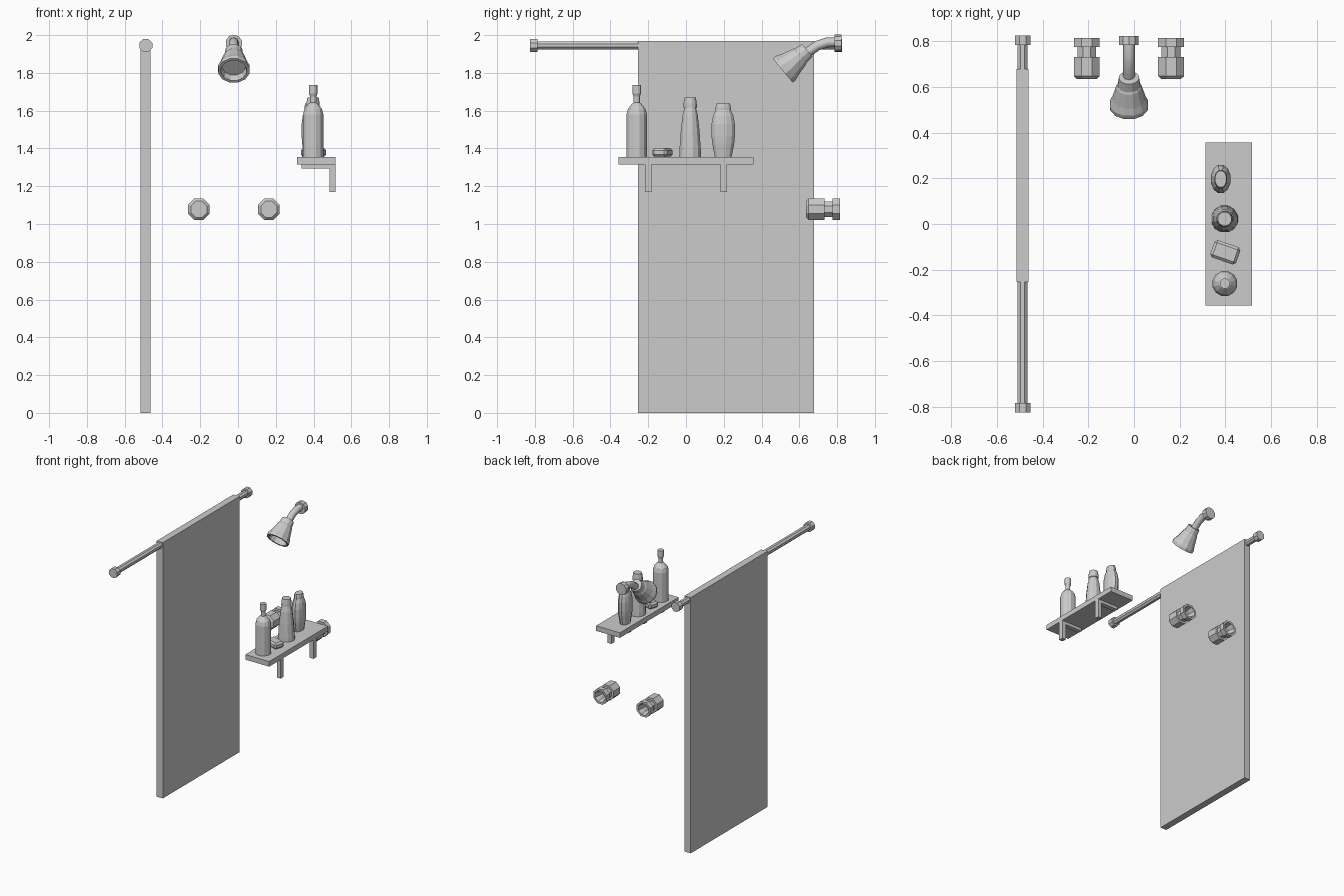
import bpy, bmesh, math
from mathutils import Matrix, Vector

if "Cube" in bpy.data.objects:
    bpy.data.objects.remove(bpy.data.objects["Cube"])


def finish(bm, name):
    bmesh.ops.recalc_face_normals(bm, faces=bm.faces)
    me = bpy.data.meshes.new(name)
    bm.to_mesh(me)
    bm.free()
    ob = bpy.data.objects.new(name, me)
    bpy.context.collection.objects.link(ob)
    return ob


def box(name, lo, hi):
    lo, hi = Vector(lo), Vector(hi)
    bm = bmesh.new()
    bmesh.ops.create_cube(bm, size=1)
    for v in bm.verts:
        v.co = (lo + hi) / 2 + v.co * (hi - lo)
    return finish(bm, name)


def lathe(name, profile, origin, axis=(0, 0, 1), sides=12, sx=1.0):
    """Spin (radius, height) points around an axis; both ends are capped."""
    bm = bmesh.new()
    rings = []
    for r, h in profile:
        ring = []
        for i in range(sides):
            a = 2 * math.pi * (i + 0.5) / sides
            ring.append(bm.verts.new((r * math.cos(a) * sx, r * math.sin(a), h)))
        rings.append(ring)
    for a, b in zip(rings, rings[1:]):
        for i in range(sides):
            j = (i + 1) % sides
            bm.faces.new((a[i], a[j], b[j], b[i]))
    bm.faces.new(rings[0])
    bm.faces.new(rings[-1])
    rot = Vector((0, 0, 1)).rotation_difference(Vector(axis)).to_matrix().to_4x4()
    bm.transform(Matrix.Translation(origin) @ rot)
    return finish(bm, name)


# Curtain and its rod with an end flange on each side
ROD_X, ROD_Z = -0.488, 1.945
box("curtain", (-0.515, -0.255, 0), (-0.462, 0.678, 1.97))
lathe("curtain_rod", [(0.024, -0.8), (0.024, 0.8)], (ROD_X, 0, ROD_Z), (0, 1, 0), 8)
for s, side in ((-1, "front"), (1, "back")):
    lathe("rod_flange_" + side, [(0.037, 0.785), (0.037, 0.825)],
          (ROD_X, 0, ROD_Z), (0, s, 0), 8)

# Shower: wall flange, bent arm and tilted head with a recessed face
CX = -0.022
lathe("shower_flange", [(0.045, 0), (0.045, 0.038)], (CX, 0.785, 1.957), (0, 1, 0), 10)
cu = bpy.data.curves.new("shower_arm", "CURVE")
cu.dimensions = "3D"
cu.bevel_depth = 0.026
cu.bevel_resolution = 2
cu.use_fill_caps = True
path = [(0.80, 1.963), (0.745, 1.961), (0.695, 1.944), (0.655, 1.916), (0.62, 1.893)]
sp = cu.splines.new("POLY")
sp.points.add(len(path) - 1)
for p, (y, z) in zip(sp.points, path):
    p.co = (CX, y, z, 1)
arm = bpy.data.objects.new("shower_arm", cu)
bpy.context.collection.objects.link(arm)
bpy.context.view_layer.objects.active = arm
arm.select_set(True)
bpy.ops.object.convert(target="MESH")
lathe("shower_head",
      [(0.064, 0.04), (0.07, 0), (0.085, 0), (0.086, 0.02), (0.074, 0.05),
       (0.056, 0.115), (0.05, 0.125), (0.045, 0.168)],
      (CX, 0.512, 1.812), (0, 0.77, 0.64), 12)

# Two tap handles, hollow on the wall side
for s, side in ((-1, "left"), (1, "right")):
    lathe("tap_" + side,
          [(0.046, 0), (0.0615, 0.014), (0.0615, 0.097), (0.045, 0.097),
           (0.045, 0.14), (0.0615, 0.14), (0.0615, 0.179), (0.046, 0.179),
           (0.036, 0.14), (0.036, 0.1)],
          (CX + s * 0.185, 0.635, 1.078), (0, 1, 0), 8)

# Shelf on two L-shaped brackets
SHELF = 1.355
box("shelf", (0.313, -0.358, 1.316), (0.516, 0.358, SHELF))
for s, side in ((-1, "front"), (1, "back")):
    y = s * 0.2
    box("bracket_arm_" + side, (0.337, y - 0.018, 1.293), (0.516, y + 0.018, 1.316))
    box("bracket_leg_" + side, (0.484, y - 0.018, 1.17), (0.516, y + 0.018, 1.293))

# Bottles on the shelf
lathe("tall_bottle",
      [(0.056, 0), (0.056, 0.225), (0.048, 0.255), (0.026, 0.281), (0.017, 0.287),
       (0.017, 0.32), (0.023, 0.335), (0.023, 0.38)], (0.398, -0.261, SHELF))
lathe("tapered_bottle",
      [(0.06, 0), (0.059, 0.03), (0.052, 0.13), (0.042, 0.22), (0.032, 0.258),
       (0.037, 0.26), (0.036, 0.285), (0.031, 0.315)], (0.397, 0.022, SHELF))
lathe("oval_bottle",
      [(0.046, 0), (0.06, 0.07), (0.064, 0.11), (0.064, 0.175), (0.055, 0.22),
       (0.042, 0.248), (0.042, 0.262), (0.037, 0.283)], (0.38, 0.197, SHELF), sx=0.7)

# Bar of soap with softened edges, turned slightly
soap = box("soap", (-0.06, -0.04, 0), (0.06, 0.04, 0.047))
bm = bmesh.new()
bm.from_mesh(soap.data)
bmesh.ops.bevel(bm, geom=bm.edges[:], offset=0.012, segments=1, affect="EDGES")
bm.transform(Matrix.Translation((0.4, -0.124, SHELF)) @ Matrix.Rotation(math.radians(-19), 4, "Z"))
bm.to_mesh(soap.data)
bm.free()
